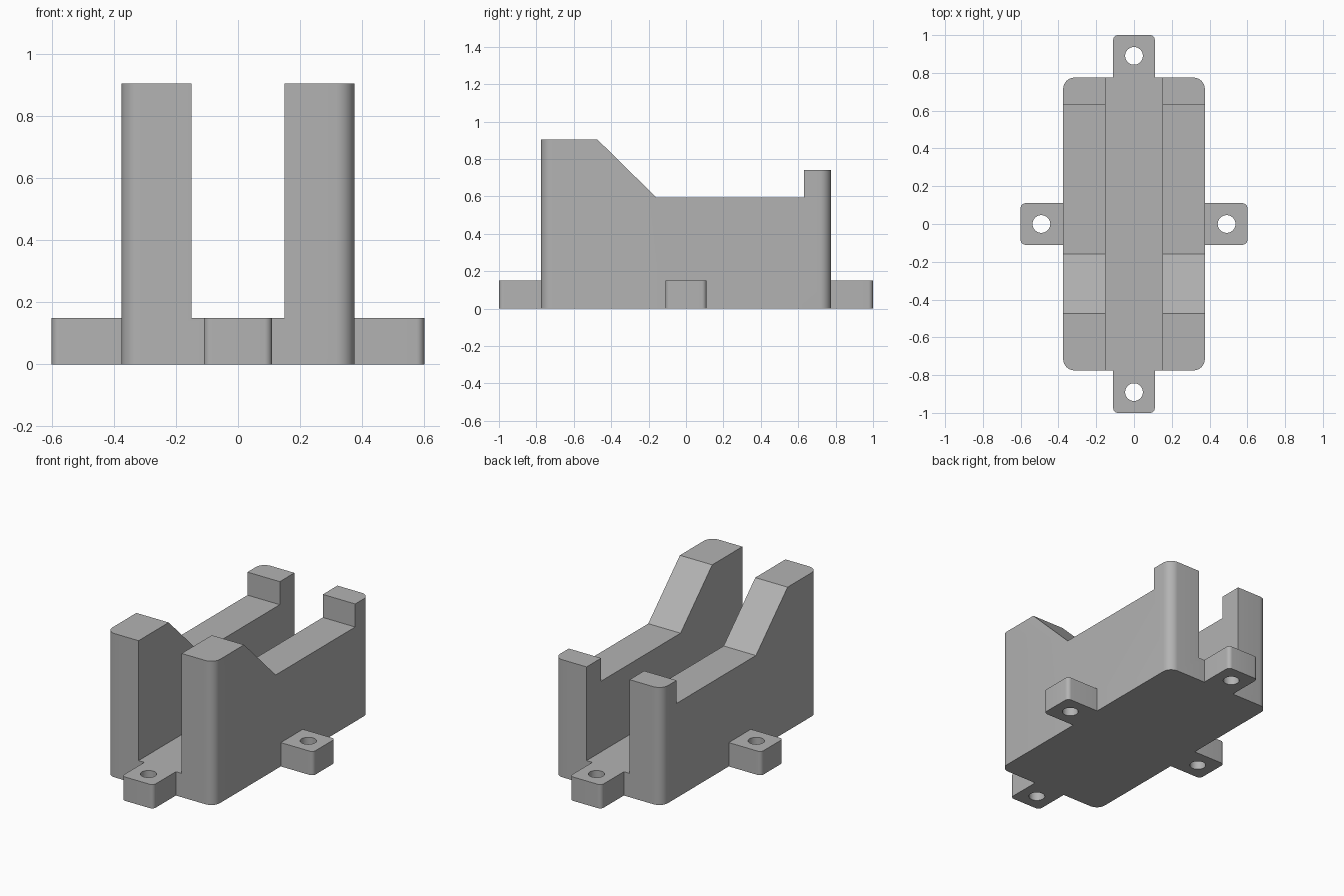
import bpy, bmesh
from mathutils import Vector

if "Cube" in bpy.data.objects:
    bpy.data.objects.remove(bpy.data.objects["Cube"])

GREY = (0.45, 0.45, 0.45, 1)
grey = bpy.data.materials.new("plain grey")
grey.use_nodes = True
grey.diffuse_color = GREY
grey.node_tree.nodes["Principled BSDF"].inputs["Base Color"].default_value = GREY


def extrude(name, outline, direction, radius=0.0, is_rounded=None):
    """Solid swept from an outline, with chosen vertical edges rounded."""
    bm = bmesh.new()
    face = bm.faces.new([bm.verts.new(p) for p in outline])
    swept = bmesh.ops.extrude_face_region(bm, geom=[face])["geom"]
    moved = [v for v in swept if isinstance(v, bmesh.types.BMVert)]
    bmesh.ops.translate(bm, verts=moved, vec=direction)
    bmesh.ops.recalc_face_normals(bm, faces=bm.faces)
    if radius:
        edges = []
        for e in bm.edges:
            a, b = (v.co for v in e.verts)
            if (a - b).xy.length < 1e-5 and is_rounded(a):
                edges.append(e)
        bmesh.ops.bevel(bm, geom=edges, offset=radius, segments=8,
                        profile=0.5, affect='EDGES')
    mesh = bpy.data.meshes.new(name)
    bm.to_mesh(mesh)
    bm.free()
    mesh.materials.append(grey)
    obj = bpy.data.objects.new(name, mesh)
    bpy.context.collection.objects.link(obj)
    return obj


def box(name, x0, x1, y0, y1, z0, z1, radius=0.0, is_rounded=None):
    outline = [(x0, y0, z0), (x1, y0, z0), (x1, y1, z0), (x0, y1, z0)]
    return extrude(name, outline, (0, 0, z1 - z0), radius, is_rounded)


def combine(target, tool, operation):
    mod = target.modifiers.new(operation.title(), 'BOOLEAN')
    mod.operation, mod.solver, mod.object = operation, 'EXACT', tool
    bpy.context.view_layer.objects.active = target
    bpy.ops.object.modifier_apply(modifier=mod.name)
    bpy.data.objects.remove(tool)


HALF_W, HALF_L, FLOOR = 0.375, 0.775, 0.15

# Body: side profile with tall front, sloped shoulder and raised rear stop
profile = [(-HALF_L, 0), (HALF_L, 0), (HALF_L, 0.74), (0.63, 0.74),
           (0.63, 0.595), (-0.16, 0.595), (-0.475, 0.905), (-HALF_L, 0.905)]
cradle = extrude("cradle_body", [(-HALF_W, y, z) for y, z in profile],
                 (2 * HALF_W, 0, 0), 0.06,
                 lambda p: abs(p.y) > HALF_L - 0.01)

# Open channel between the two walls
combine(cradle, box("channel_cutter", -0.15, 0.15, -1, 1, FLOOR, 1.2), 'DIFFERENCE')

# Four mounting tabs, each with a screw hole
TAB = 0.11
for axis in (Vector((0, 1, 0)), Vector((0, -1, 0)), Vector((1, 0, 0)), Vector((-1, 0, 0))):
    along_y = axis.y != 0
    inner, outer = (HALF_L, 1.0) if along_y else (HALF_W, 0.6)
    side = Vector((axis.y, axis.x, 0)) * TAB
    near, far = axis * (inner - 0.05), axis * outer
    tab = extrude("mounting_tab", [near - side, far - side, far + side, near + side],
                  (0, 0, FLOOR), 0.025,
                  lambda p: p.dot(axis) > outer - 0.01)
    combine(cradle, tab, 'UNION')
    bpy.ops.mesh.primitive_cylinder_add(vertices=32, radius=0.047, depth=1,
                                        location=axis * (outer - 0.11))
    combine(cradle, bpy.context.object, 'DIFFERENCE')

# Smooth rounded corners and holes, keep the rest crisp
bpy.ops.object.select_all(action='DESELECT')
cradle.select_set(True)
bpy.context.view_layer.objects.active = cradle
bpy.ops.object.shade_smooth_by_angle(angle=0.5)
